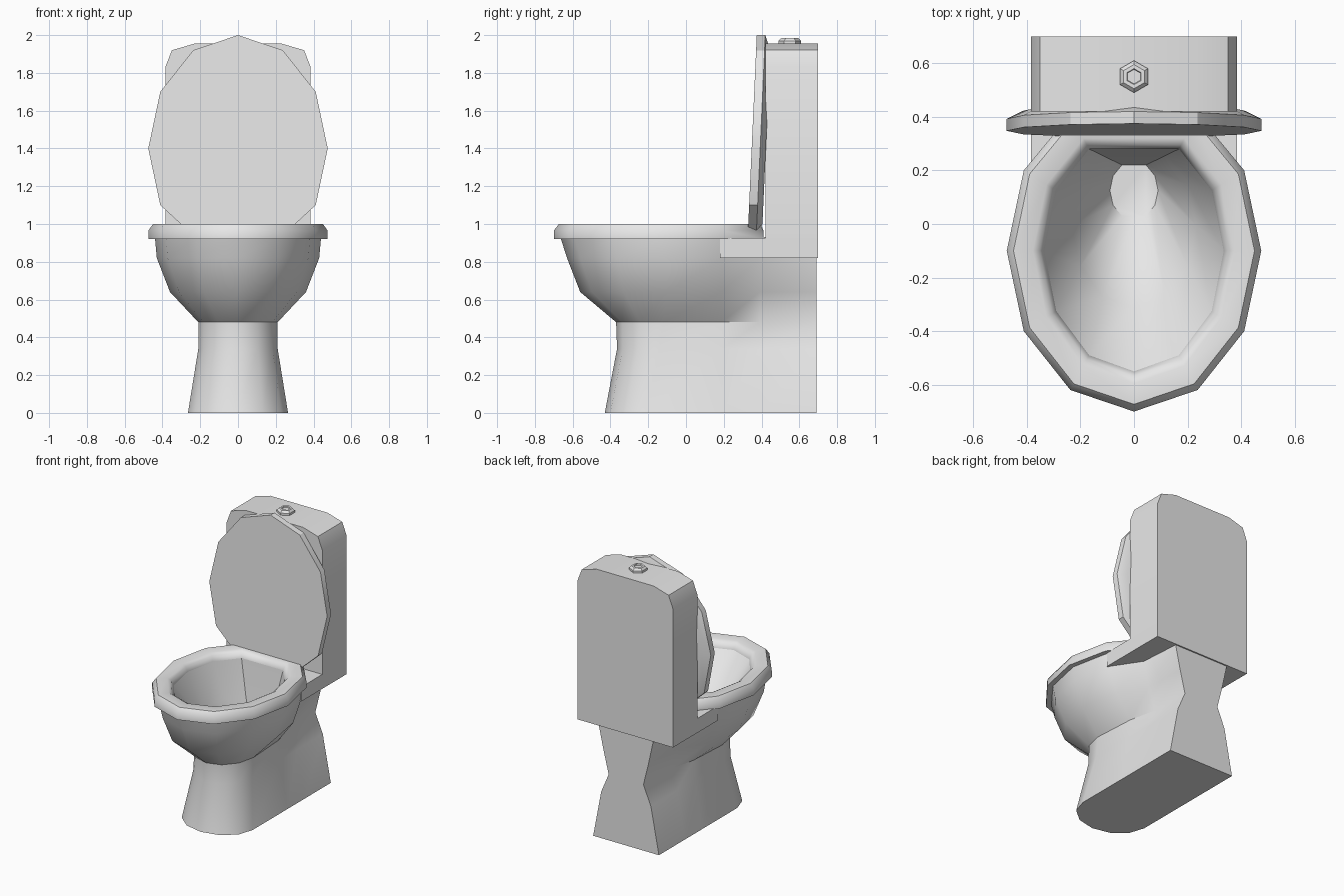
import bpy, bmesh, math
from mathutils import Vector

cube = bpy.data.objects.get("Cube")
if cube:
    bpy.data.objects.remove(cube, do_unlink=True)

ceramic = bpy.data.materials.new("light_grey_ceramic")
ceramic.use_nodes = True
GREY = (0.8, 0.8, 0.8, 1)
ceramic.diffuse_color = GREY
ceramic.node_tree.nodes["Principled BSDF"].inputs["Base Color"].default_value = GREY


def loft(name, rings, cap_start=False, cap_end=False, loop=False, smooth=40):
    """Skin a list of closed rings that share one point count."""
    bm = bmesh.new()
    rows = [[bm.verts.new(p) for p in ring] for ring in rings]
    n = len(rows[0])
    pairs = list(zip(rows, rows[1:])) + ([(rows[-1], rows[0])] if loop else [])
    for a, b in pairs:
        for i in range(n):
            j = (i + 1) % n
            bm.faces.new((a[i], a[j], b[j], b[i]))
    if cap_start:
        bm.faces.new(rows[0][::-1])
    if cap_end:
        bm.faces.new(rows[-1])
    if loop or (cap_start and cap_end):
        bmesh.ops.recalc_face_normals(bm, faces=bm.faces)
    mesh = bpy.data.meshes.new(name)
    bm.to_mesh(mesh)
    bm.free()
    mesh.materials.append(ceramic)
    obj = bpy.data.objects.new(name, mesh)
    bpy.context.collection.objects.link(obj)
    bpy.ops.object.select_all(action='DESELECT')
    obj.select_set(True)
    bpy.context.view_layer.objects.active = obj
    if smooth:
        bpy.ops.object.shade_smooth_by_angle(angle=math.radians(smooth))
    return obj


def mirrored(half):
    """Close a half outline, front centre first, across x = 0."""
    return half + [(-x, y) for x, y in reversed(half) if x > 0]


def oval(rx, ry, cy, back):
    """Twelve-sided oval outline with its rear point cut flat."""
    half = []
    for k in range(6):
        a = math.radians(30 * k)
        half.append((rx * math.sin(a), min(cy - ry * math.cos(a), back)))
    half[0] = (0, cy - ry)
    return mirrored(half)


def at(outline, z):
    return [(x, y, z) for x, y in outline]


# Pedestal and outer bowl: height, half width, front, widest y, rear half width
SECTIONS = [
    (0.00, 0.265, -0.43, -0.21, 0.265),
    (0.34, 0.21, -0.365, -0.14, 0.20),
    (0.48, 0.21, -0.37, -0.12, 0.14),
    (0.64, 0.36, -0.56, -0.10, 0.18),
    (0.82, 0.43, -0.63, -0.10, 0.22),
    (0.93, 0.44, -0.665, -0.10, 0.22),
]
rings = []
for z, w, front, mid, rear in SECTIONS:
    half = [(w * math.sin(math.radians(a)), mid + (front - mid) * math.cos(math.radians(a)))
            for a in (0, 30, 60, 90)]
    half += [(rear + (w - rear) * 0.73, 0.19), (rear + (w - rear) * 0.1, 0.39), (rear, 0.69)]
    rings.append(at(mirrored(half), z))
loft("pedestal_bowl", rings, cap_start=True)

# Bowl interior running down to the drain
rim = oval(0.335, 0.45, -0.10, 0.28)
drain = oval(0.09, 0.11, 0.125, 0.23)
inner = []
for z, t in ((0.95, 0), (0.70, 0.42), (0.45, 1)):
    inner.append([(a[0] + (b[0] - a[0]) * t, a[1] + (b[1] - a[1]) * t, z)
                  for a, b in zip(rim, drain)])
loft("bowl_interior", inner, cap_end=True)

# Seat ring, with a rounded cross-section between the rim and outer outline
outer = oval(0.475, 0.60, -0.10, 0.41)
SEAT_PROFILE = [(0, 0.92), (0, 0.95), (0.12, 0.985), (0.3, 1.0),
                (0.82, 1.0), (1, 0.965), (1, 0.92)]
seat = [[(a[0] + (b[0] - a[0]) * t, a[1] + (b[1] - a[1]) * t, z)
         for a, b in zip(rim, outer)] for t, z in SEAT_PROFILE]
loft("seat", seat, loop=True, smooth=50)

# Shelf under the cistern, notched around the bowl
shelf = [(0.2, 0.33), (0.31, 0.18), (0.385, 0.18), (0.385, 0.69)]
shelf += [(-x, y) for x, y in reversed(shelf)]
loft("cistern_shelf", [at(shelf, 0.82), at(shelf, 0.925)], True, True, smooth=0)

# Cistern with softened upper corners
side = [(0.385, 0.82), (0.385, 1.83), (0.35, 1.92), (0.23, 1.955)]
face = side + [(-x, z) for x, z in reversed(side)]
loft("cistern", [[(x, y, z) for x, z in face] for y in (0.42, 0.70)], True, True)

# Raised lid, leaning back on the cistern
lid_outline = [(x, max(-y + 1.3, 0.94)) for x, y in oval(0.475, 0.60, -0.10, 0.41)]


def lid_ring(scale, depth):
    ring = []
    for x, z in lid_outline:
        z = 1.4 + (z - 1.4) * scale
        ring.append((x * scale, 0.327 + (z - 0.94) * 0.045 + depth, z))
    return ring


loft("lid", [lid_ring(1, 0), lid_ring(1, 0.045), lid_ring(0.87, 0.075)], True, True, smooth=30)


def turned(name, centre, axis, profile, sides, phase=0):
    """Stack regular polygons of (radius, distance) along an axis."""
    q = Vector((0, 0, 1)).rotation_difference(Vector(axis))
    steps = [phase + math.tau * k / sides for k in range(sides)]
    loft(name, [[Vector(centre) + q @ Vector((r * math.cos(a), r * math.sin(a), d))
                 for a in steps] for r, d in profile], True, True, smooth=30)


# Lid hinges
for label, s in (("left", 1), ("right", -1)):
    turned(label + "_hinge", (0.19 * s - 0.04, 0.375, 0.965), (1, 0, 0),
           [(0.035, 0), (0.035, 0.08)], 8)

# Flush button
turned("flush_button", (0, 0.55, 1.95), (0, 0, 1),
       [(0.06, 0), (0.06, 0.02), (0.045, 0.034), (0.03, 0.034), (0.027, 0.026)],
       6, math.pi / 2)
